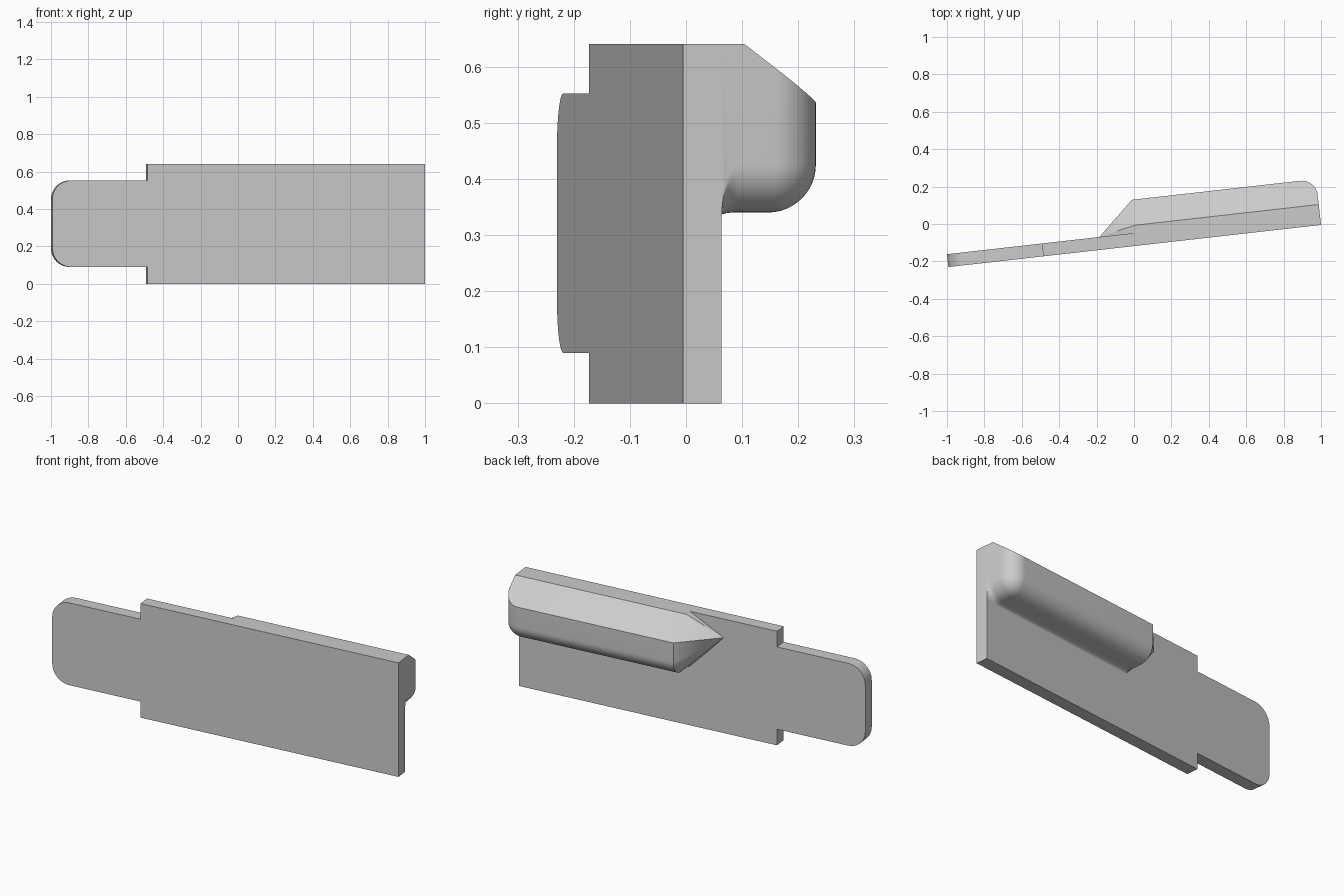
import bpy, bmesh
from math import pi, sin, cos, sqrt

if "Cube" in bpy.data.objects:
    bpy.data.objects.remove(bpy.data.objects["Cube"], do_unlink=True)

# Main dimensions, in a frame running along the slanted plate
YAW = 0.1125
LENGTH, HEIGHT, THICK = 2.005, 0.64, 0.069
STEP_X, TAB_LOW, TAB_HIGH, TAB_R = -1.494, 0.09, 0.552, 0.1
DEPTH, LOW, R = 0.247, 0.34, 0.085      # ridge reach, underside, edge radius
CREASE, SHOULDER = 0.11, 0.535          # sloped top face of the ridge
RIDGE_END, TIP_X = -0.99, -1.185

grey = bpy.data.materials.new("light_grey")
grey.use_nodes = True
colour = (0.6, 0.6, 0.6, 1)
grey.diffuse_color = colour
grey.node_tree.nodes["Principled BSDF"].inputs["Base Color"].default_value = colour


def arc(cx, cy, rx, ry, start, end, n=12):
    """Points on an elliptical arc."""
    return [(cx + rx * cos(start + (end - start) * i / n),
             cy + ry * sin(start + (end - start) * i / n)) for i in range(n + 1)]


def finish(bm, name):
    bmesh.ops.remove_doubles(bm, verts=bm.verts, dist=1e-5)
    bmesh.ops.recalc_face_normals(bm, faces=bm.faces)
    mesh = bpy.data.meshes.new(name)
    bm.to_mesh(mesh)
    bm.free()
    mesh.materials.append(grey)
    obj = bpy.data.objects.new(name, mesh)
    bpy.context.collection.objects.link(obj)
    obj.location = (1, -0.005, 0)
    obj.rotation_euler.z = YAW
    bpy.ops.object.select_all(action="DESELECT")
    obj.select_set(True)
    bpy.context.view_layer.objects.active = obj
    bpy.ops.object.shade_smooth_by_angle(angle=pi / 6)
    return obj


# Flat plate with a narrower, rounded tab
outline = [(0, 0), (0, HEIGHT), (STEP_X, HEIGHT), (STEP_X, TAB_HIGH)]
outline += arc(TAB_R - LENGTH, TAB_HIGH - TAB_R, TAB_R, TAB_R, pi / 2, pi)
outline += arc(TAB_R - LENGTH, TAB_LOW + TAB_R, TAB_R, TAB_R, pi, 1.5 * pi)
outline += [(STEP_X, TAB_LOW), (STEP_X, 0)]
bm = bmesh.new()
front = bm.faces.new([bm.verts.new((x, 0, z)) for x, z in outline])
extruded = bmesh.ops.extrude_face_region(bm, geom=[front])["geom"]
bmesh.ops.translate(bm, vec=(0, THICK, 0),
                    verts=[g for g in extruded if isinstance(g, bmesh.types.BMVert)])
finish(bm, "plate")


def ridge_section(d):
    """Ridge profile at distance d from the plate's end, rounded near it."""
    s = sqrt(max(0, R * R - max(0, R - d) ** 2))
    cy, cz = DEPTH - R, LOW + R
    reach = cy + s
    slope = (HEIGHT - SHOULDER) / (DEPTH - CREASE)
    pts = [(THICK, HEIGHT), (CREASE, HEIGHT),
           (reach, HEIGHT - slope * (reach - CREASE))]
    pts += arc(cy, cz, s, s, 0, -pi / 2)
    foot, fillet = LOW - 0.012, 0.032
    pts += arc(THICK + fillet, foot, fillet, cz - s - foot, pi / 2, pi, 8)
    return pts


# Grip ridge: rounded end, straight run, pointed taper
bm = bmesh.new()
depths = [R * (1 - cos(pi / 2 * i / 12)) for i in range(13)] + [-RIDGE_END]
rings = [[bm.verts.new((-d, y, z)) for y, z in ridge_section(d)] for d in depths]
for a, b in zip(rings, rings[1:]):
    for i in range(len(a) - 1):
        bm.faces.new((a[i], a[i + 1], b[i + 1], b[i]))
tip = bm.verts.new((TIP_X, THICK, SHOULDER))
for p, q in zip(rings[-1], rings[-1][1:]):
    bm.faces.new((p, q, tip))
bm.faces.new(rings[0])
finish(bm, "grip_ridge")
